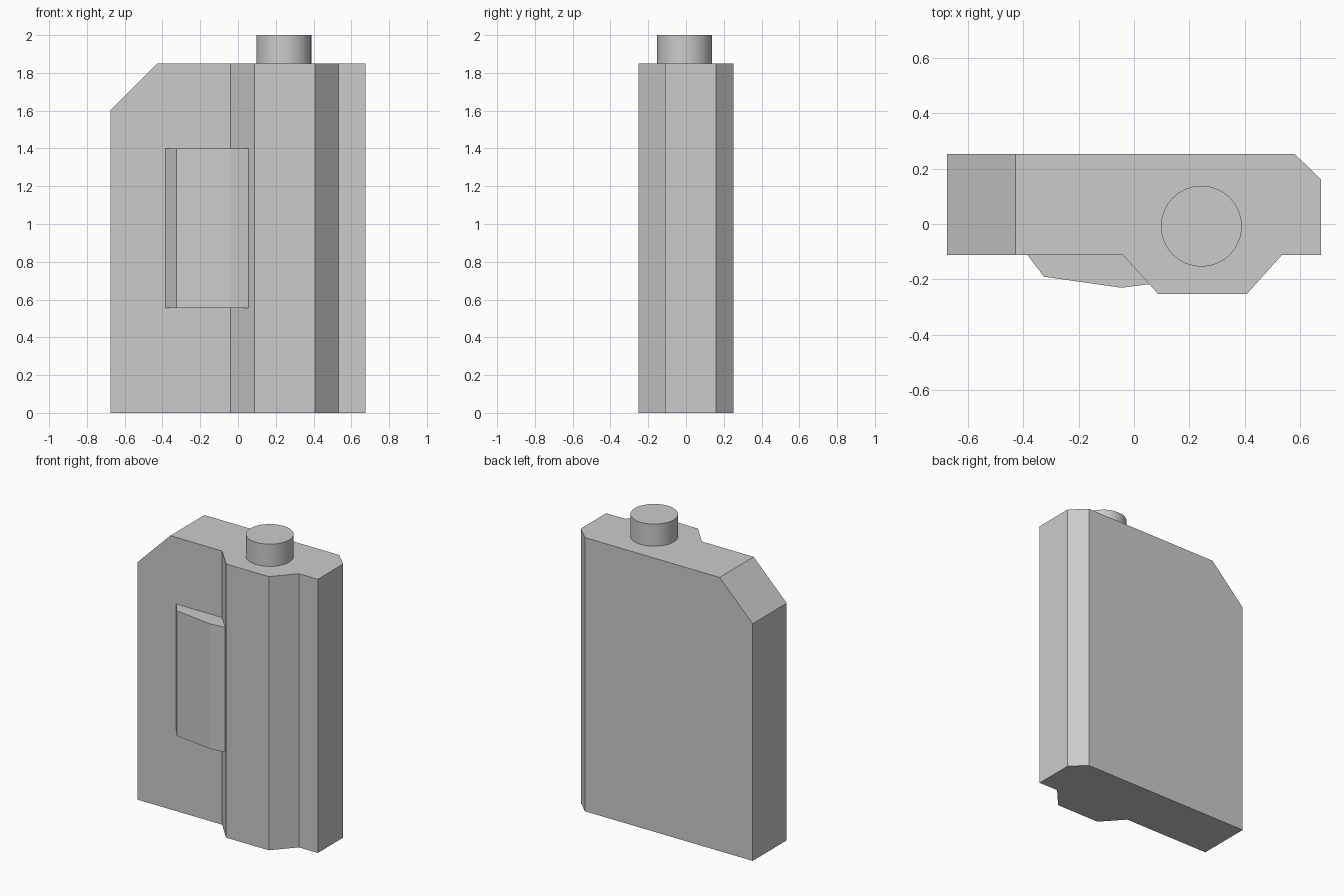
import bpy, bmesh

if "Cube" in bpy.data.objects:
    bpy.data.objects.remove(bpy.data.objects["Cube"])


def prism(name, outline, z0, z1, cut=None):
    """Extrude a plan outline upward; optionally slice off a corner (point, normal)."""
    bm = bmesh.new()
    base = bm.faces.new([bm.verts.new((x, y, z0)) for x, y in outline])
    top = bmesh.ops.extrude_face_region(bm, geom=[base])
    verts = [v for v in top["geom"] if isinstance(v, bmesh.types.BMVert)]
    bmesh.ops.translate(bm, verts=verts, vec=(0, 0, z1 - z0))
    if cut:
        res = bmesh.ops.bisect_plane(bm, geom=bm.verts[:] + bm.edges[:] + bm.faces[:],
                                     plane_co=cut[0], plane_no=cut[1], clear_outer=True)
        edges = [e for e in res["geom_cut"] if isinstance(e, bmesh.types.BMEdge)]
        bmesh.ops.edgenet_fill(bm, edges=edges)
    bmesh.ops.recalc_face_normals(bm, faces=bm.faces[:])
    mesh = bpy.data.meshes.new(name)
    bm.to_mesh(mesh)
    bm.free()
    obj = bpy.data.objects.new(name, mesh)
    bpy.context.collection.objects.link(obj)
    return obj


# Flat case with a raised front column and a bevelled upper left corner
case = [(-0.675, 0.252), (-0.675, -0.112), (-0.04, -0.112), (0.087, -0.252),
        (0.407, -0.252), (0.533, -0.112), (0.675, -0.112), (0.675, 0.16), (0.58, 0.252)]
prism("case_body", case, 0, 1.85, cut=((-0.675, 0, 1.603), (-0.247, 0, 0.247)))

# Raised front panel, its back slightly sunk into the case
panel = [(-0.384, -0.112), (-0.325, -0.19), (-0.045, -0.23), (0.055, -0.217),
         (0.06, -0.21), (-0.035, -0.107), (-0.38, -0.107)]
prism("front_panel", panel, 0.555, 1.4)

# Round knob on top
bpy.ops.mesh.primitive_cylinder_add(vertices=32, radius=0.146, depth=0.15,
                                    location=(0.243, -0.008, 1.925))
knob = bpy.context.object
knob.name = "top_knob"
bpy.ops.object.shade_smooth_by_angle()
